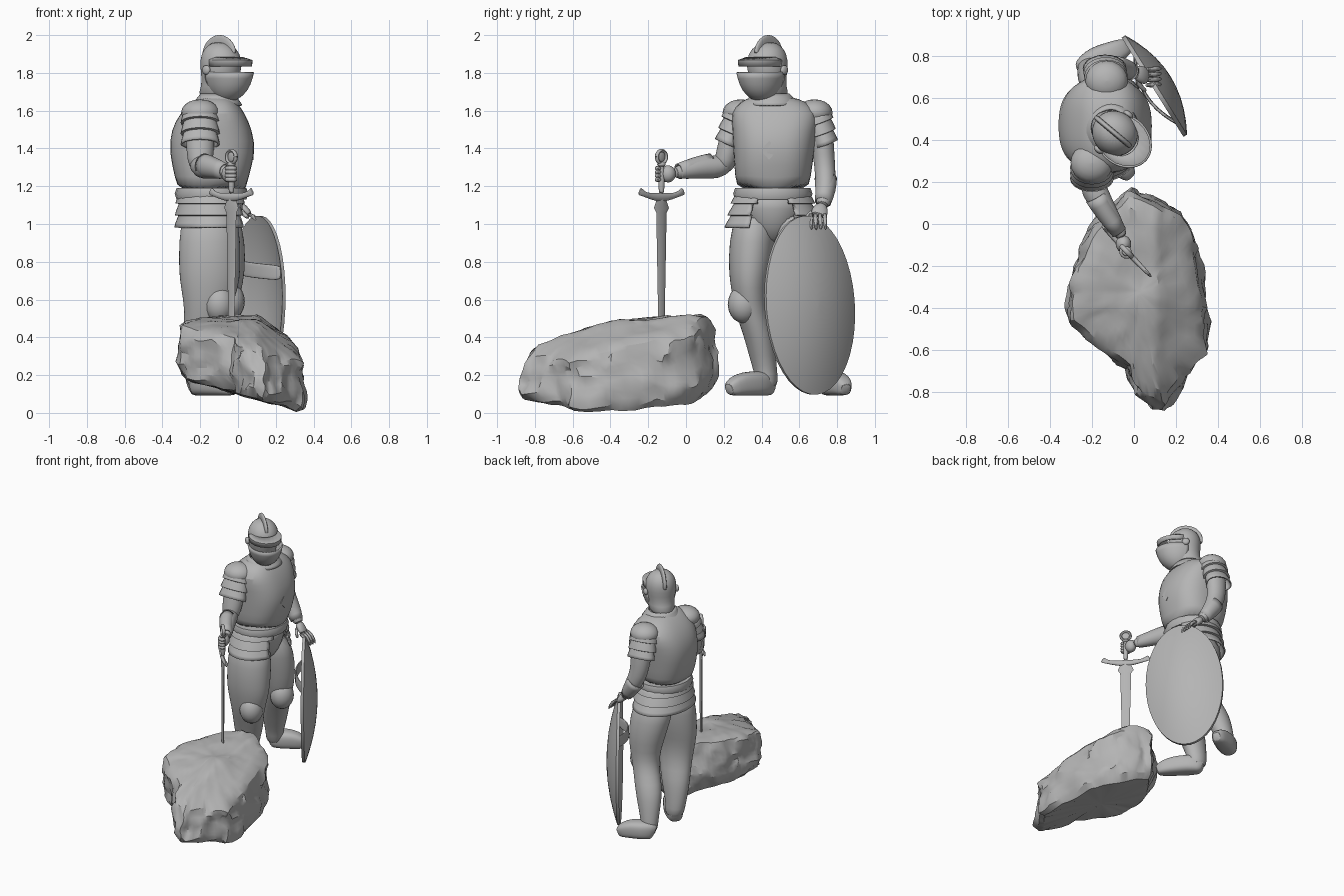
import bpy, bmesh
from math import sin, cos, pi, radians, copysign
from mathutils import Vector, Matrix, noise

if "Cube" in bpy.data.objects:
    bpy.data.objects.remove(bpy.data.objects["Cube"])

GREY = (0.46, 0.46, 0.46, 1)
stone = bpy.data.materials.new("stone grey")
stone.use_nodes = True
stone.diffuse_color = GREY
stone.node_tree.nodes["Principled BSDF"].inputs["Base Color"].default_value = GREY
X, Y, Z = Vector((1, 0, 0)), Vector((0, 1, 0)), Vector((0, 0, 1))

def skin(name, rings, caps=True, sub=1, thick=0, drop=None, angle=40):
    """Bridge rings of points into one surface object."""
    bm = bmesh.new()
    loops = [[bm.verts.new(p) for p in ring] for ring in rings]
    for low, high in zip(loops, loops[1:]):
        for i in range(len(low)):
            bm.faces.new((low[i - 1], low[i], high[i], high[i - 1]))
    if caps:
        bm.faces.new(loops[0])
        bm.faces.new(loops[-1])
    if drop:
        gone = [f for f in bm.faces if drop(f.calc_center_median())]
        bmesh.ops.delete(bm, geom=gone, context="FACES")
    bmesh.ops.recalc_face_normals(bm, faces=bm.faces)
    mesh = bpy.data.meshes.new(name)
    bm.to_mesh(mesh)
    bm.free()
    for poly in mesh.polygons:
        poly.use_smooth = True
    mesh.set_sharp_from_angle(angle=radians(angle))
    mesh.materials.append(stone)
    obj = bpy.data.objects.new(name, mesh)
    bpy.context.collection.objects.link(obj)
    if sub:
        obj.modifiers.new("smooth", "SUBSURF").levels = sub
    if thick:
        obj.modifiers.new("thickness", "SOLIDIFY").thickness = thick
    return obj

def tube(name, rows, ref=X, flat=False, n=20, power=1, **options):
    """Sweep ellipses along rows of (x, y, z, radius, other radius)."""
    points = [Vector(r[:3]) for r in rows]
    rings = []
    for i, (point, row) in enumerate(zip(points, rows)):
        ahead = points[min(i + 1, len(rows) - 1)] - points[max(i - 1, 0)]
        t = Z if flat else ahead.normalized()
        u = (ref - t * ref.dot(t)).normalized()
        ring = []
        for k in range(n):
            c, s = cos(2 * pi * k / n), sin(2 * pi * k / n)
            c, s = copysign(abs(c) ** power, c), copysign(abs(s) ** power, s)
            ring.append(point + u * c * row[3] + t.cross(u) * s * row[4])
        rings.append(ring)
    return skin(name, rings, **options)

def lames(name, start, end, count, flare, **options):
    """Overlapping plates stepping from the start row to the end row."""
    rows = []
    for i in range(count):
        for f, grow in ((0, 0), (0.6, flare * 0.7), (0.95, flare)):
            row = Vector(start).lerp(Vector(end), (i + f) / count)
            rows.append((*row[:3], row[3] + grow, row[4] + grow))
    return tube(name, rows, caps=False, sub=0, thick=0.01, **options)

def ball(name, centre, size):
    rows = [(*centre[:2], centre[2] - size[2] * cos(a * pi / 10),
             size[0] * sin(a * pi / 10) + 0.001, size[1] * sin(a * pi / 10) + 0.001) for a in range(11)]
    return tube(name, rows, flat=True, sub=0)

def place(objects, location, turn):
    for obj in objects:
        obj.location = location
        obj.rotation_euler.z = radians(turn)

# Rock: an irregular outline stacked between a sloping base and a stepped top
outline = [(-.03, .17), (.1, .13), (.22, .05), (.3, -.1), (.355, -.4), (.345, -.62), (.25, -.73), (.19, -.83), (.14, -.9),
           (.08, -.87), (.0, -.81), (-.03, -.7), (-.2, -.56), (-.31, -.47), (-.32, -.38), (-.29, -.2), (-.22, -.05), (-.13, .08)]
crest_line = [(-.95, .26), (-.85, .3), (-.8, .35), (-.66, .41), (-.4, .48), (.1, .525), (.2, .42)]
heart = Vector((0.02, -0.33))
edge = []
for i, corner in enumerate(outline):
    following = Vector(outline[(i + 1) % len(outline)])
    edge += [Vector(corner).lerp(following, k / 6) for k in range(6)]

def rock_point(p, scale, height):
    q = heart + (p - heart) * scale
    base = max(0.01, 0.1 - 0.28 * q.x)
    top = crest_line[-1][1]
    for (y0, z0), (y1, z1) in zip(crest_line, crest_line[1:]):
        if y0 <= q.y < y1:
            top = z0 + (z1 - z0) * (q.y - y0) / (y1 - y0)
    top -= max(0, q.x - 0.1) * 0.6
    spot = Vector((q.x, q.y, base + (top - base) * height))
    rough = noise.noise_vector(spot * 6) * 0.03 + noise.noise_vector(spot * 15) * 0.022
    spot += rough * (0.45 if height > 0.95 or height == 0 else 1)
    spot.z = max(0, spot.z)
    return spot

layers = [(.1, 0), (.5, 0), (.88, 0), (.96, .1), (.985, .2), (1, .3), (1, .4), (.99, .5), (.98, .6), (.97, .7), (.96, .8),
          (.945, .9), (.91, .97), (.8, 1), (.7, 1), (.6, 1), (.5, 1), (.4, 1), (.3, 1), (.2, 1), (.05, 1)]
skin("rock", [[rock_point(p, s, h) for p in edge] for s, h in layers], sub=0, angle=28)

# Breastplate with a pointed lower front edge, belt, collar, diamond plate
chest = tube("breastplate", [
    (-.14, .46, 1.17, .18, .19), (-.14, .46, 1.24, .192, .2), (-.135, .465, 1.38, .232, .215), (-.14, .47, 1.5, .216, .225),
    (-.135, .475, 1.59, .17, .24), (-.125, .465, 1.645, .12, .18), (-.12, .45, 1.68, .07, .1)], flat=True, n=28, power=0.78)
for v in chest.data.vertices:
    if v.co.z < 1.2 and v.co.x > -0.1:
        v.co.z -= 0.06 * max(0, 1 - abs(v.co.y - 0.46) / 0.14) - 0.02
tube("belt", [(-.14, .46, 1.13, .185, .2), (-.14, .46, 1.16, .195, .21), (-.14, .46, 1.19, .185, .2)], flat=True, sub=0)
tube("collar", [(-.11, .45, 1.63, .135, .14), (-.11, .45, 1.66, .115, .13), (-.11, .45, 1.69, .09, .1)],
     flat=True, caps=False, thick=0.01)
diamond = [(0.045, 0), (0, 0.05), (-0.045, 0), (0, -0.05)]
skin("chest_diamond", [[(x, 0.44 + a, 1.39 + b) for a, b in diamond] for x in (0.073, 0.083)], sub=0)

# Pelvis and layered hip plates, open in an inverted V at the front
tube("pelvis", [(-.12, .46, .9, .06, .05), (-.13, .46, .98, .13, .13), (-.14, .46, 1.08, .17, .18),
                (-.14, .46, 1.18, .18, .19)], flat=True)
lames("hip_plates", (-.14, .46, 1.17, .17, .19), (-.14, .46, .98, .18, .24), 3, 0.018, flat=True, n=48,
      drop=lambda c: c.x > -0.1 and abs(c.y - 0.46) < 0.06 + (1.17 - c.z) * 0.45)

# Legs, knee caps and shoes
tube("right_leg", [(-.15, .37, 1.08, .15, .11), (-.15, .35, .9, .165, .125), (-.15, .34, .75, .165, .115),
                   (-.15, .335, .67, .155, .1), (-.16, .345, .53, .12, .085), (-.18, .385, .42, .115, .083),
                   (-.2, .405, .3, .09, .072), (-.21, .425, .2, .068, .06), (-.2, .43, .13, .07, .06)], flat=True)
tube("left_leg", [(-.14, .55, 1.08, .15, .11), (-.11, .585, .9, .15, .12), (-.09, .605, .75, .13, .11),
                  (-.085, .61, .62, .1, .09), (-.12, .64, .52, .095, .085), (-.165, .68, .42, .1, .085),
                  (-.19, .71, .3, .08, .07), (-.21, .735, .2, .06, .055), (-.21, .74, .13, .06, .06)], flat=True)
for side, knee, heel, toe in (("right", (-.1, .305, .575), (-.24, .46, 0), (-.01, .22, 0)),
                              ("left", (-.045, .59, .59), (-.26, .735, 0), (-.02, .85, 0))):
    ball(side + "_knee_cap", knee, (.08, .083, .1))
    steps = [(0, .05, .035), (.1, .065, .055), (.35, .065, .07), (.6, .065, .06), (.85, .052, .05), (1, .03, .03)]
    tube(side + "_shoe", [(*(Vector(heel).lerp(Vector(toe), f) + Z * (0.09 + h)), h, w) for f, h, w in steps],
         ref=Z, power=0.7)

# Shoulder plates, arms and cuffs
for side, start, end in (("right", (-.2, .29, 1.59, .09, .08), (-.2, .215, 1.42, .09, .055)),
                         ("left", (-.13, .68, 1.59, .09, .08), (-.14, .74, 1.42, .09, .055))):
    ball(side + "_shoulder_cap", start, (.1, .095, .07))
    lames(side + "_shoulder_plates", start, end, 3, 0.014)
tube("right_upper_arm", [(-.2, .27, 1.56, .08, .07), (-.2, .23, 1.42, .075, .06), (-.2, .21, 1.34, .07, .06),
                         (-.2, .19, 1.28, .05, .05)])
tube("right_forearm", [(-.215, .24, 1.32, .04, .05), (-.19, .16, 1.3, .065, .065), (-.15, .09, 1.3, .06, .055),
                       (-.09, 0, 1.28, .042, .04), (-.05, -.07, 1.27, .032, .028)], ref=Z)
tube("right_cuff", [(-.18, .13, 1.31, .065, .055), (-.14, .06, 1.3, .06, .05), (-.07, -.04, 1.28, .042, .038)],
     ref=Z, caps=False, thick=0.008)
tube("left_arm", [(-.13, .7, 1.56, .08, .07), (-.13, .725, 1.42, .075, .06), (-.12, .735, 1.3, .065, .055),
                  (-.08, .74, 1.22, .06, .055), (-.03, .735, 1.14, .045, .045), (.01, .72, 1.09, .033, .035)])
tube("left_cuff", [(-.1, .74, 1.24, .064, .06), (-.06, .74, 1.18, .058, .055), (-.015, .725, 1.115, .044, .044)],
     caps=False, thick=0.008)

# Hands: the right wraps the grip, the left rests on the shield's top edge
ball("right_palm", (-.05, -.095, 1.265), (.036, .04, .045))
arc = [radians(100 + k * 50) for k in range(6)]
for i in range(4):
    z, y = 1.235 + i * 0.02, 0.66 + i * 0.025
    tube("right_finger_%d" % i, [(-.035 + .027 * cos(a), -.13 + .027 * sin(a), z, .013, .014) for a in arc], ref=Z, n=8)
    tube("left_finger_%d" % i, [(.05, y, 1.055, .013, .013), (.105, y, 1.03, .013, .013),
                                (.13, y + .005, .965, .01, .01)], ref=Y, n=8)
tube("left_palm", [(.0, .72, 1.1, .03, .03), (.035, .71, 1.07, .025, .045), (.065, .7, 1.04, .02, .045)])
tube("left_thumb", [(.01, .69, 1.08, .014, .014), (.03, .65, 1.05, .013, .013), (.06, .63, 1.03, .01, .01)], n=8)

# Helmet, visor and crest, turned toward the sword
turned = [
    tube("helmet", [(-.035, 0, 1.66, .12, .1), (-.015, 0, 1.73, .09, .085), (0, 0, 1.8, .11, .105),
                    (0, 0, 1.87, .117, .11), (-.005, 0, 1.93, .092, .087), (-.01, 0, 1.965, .035, .035)], flat=True),
    tube("chin_guard", [(.04, 0, 1.66, .035, .035), (.045, 0, 1.685, .085, .07), (.05, 0, 1.74, .122, .1),
                        (.05, 0, 1.805, .14, .112)], flat=True, caps=False, thick=0.01, drop=lambda c: c.x < -0.02),
    tube("visor_brim", [(.05, 0, 1.835, .135, .112), (.05, 0, 1.868, .14, .112), (.03, 0, 1.885, .09, .09)],
         flat=True, caps=False, thick=0.01, sub=0, drop=lambda c: c.x < 0),
    tube("crest", [(-.01 - .095 * cos(radians(a)), 0, 1.855 + .095 * sin(radians(a)), .013, .02 + .035 * sin(radians(a)))
                   for a in range(0, 170, 20)], ref=Y, power=0.7)]
turned += [ball("visor_pivot", (-.01, .11 * s, 1.815), (.025, .014, .025)) for s in (-1, 1)]
place(turned, (-.09, .43, 0), -40)
tube("neck", [(-.11, .45, 1.64, .075, .08), (-.1, .44, 1.74, .07, .07)], flat=True, sub=0)

# Sword standing in the rock
half = [(.165, 1.178, .03, .006), (.14, 1.162, .014, .01), (.08, 1.145, .016, .012)]
guard = [(-x, 0, *rest) for x, *rest in half] + [(0, 0, 1.14, .028, .016)] + [(x, 0, *rest) for x, *rest in half[::-1]]
sword = [
    tube("blade", [(0, 0, .42, .022, .008), (0, 0, 1.06, .038, .011), (0, 0, 1.085, .055, .012),
                   (0, 0, 1.14, .03, .012)], flat=True, n=4, sub=0),
    tube("crossguard", guard, ref=Z, n=10),
    tube("grip", [(0, 0, 1.15, .016, .016), (0, 0, 1.24, .019, .019), (0, 0, 1.33, .014, .014)], flat=True, n=12),
    tube("pommel_ring", [(.034 * cos(k * pi / 10), 0, 1.355 + .034 * sin(k * pi / 10), .012, .009) for k in range(21)],
         ref=Y, n=10, sub=0),
    ball("pommel_stone", (0, 0, 1.355), (.026, .006, .026)),
    ball("pommel_neck", (0, 0, 1.315), (.022, .022, .012))]
place(sword, (-.035, -.13, 0), -46)

# Oval domed shield, a hollow shell with a strap across its inside
out, along = Vector((.85, .53, 0)), Vector((-.53, .85, 0))
lean = Matrix.Rotation(radians(5), 3, out)

def on_shield(a, b, depth):
    return Vector((.105, .66, .57)) + lean @ (along * a + Z * b) + out * depth

spin = [2 * pi * k / 40 for k in range(40)]
spread = (.02, .2, .4, .6, .8, .95, 1)
shell = [(s, 0) for s in spread] + [(s, -.02) for s in spread[::-1]]
skin("shield", [[on_shield(.275 * s * cos(a), .475 * s * sin(a), .08 * (1 - s * s) + d) for a in spin] for s, d in shell],
     sub=0)
tube("shield_strap", [(*on_shield(a, .19, .01 - 1.6 * (.05 - a * a)), .008, .04) for a in (-.22, -.16, -.08, 0, .08, .16, .22)],
     ref=out, power=0.6)
